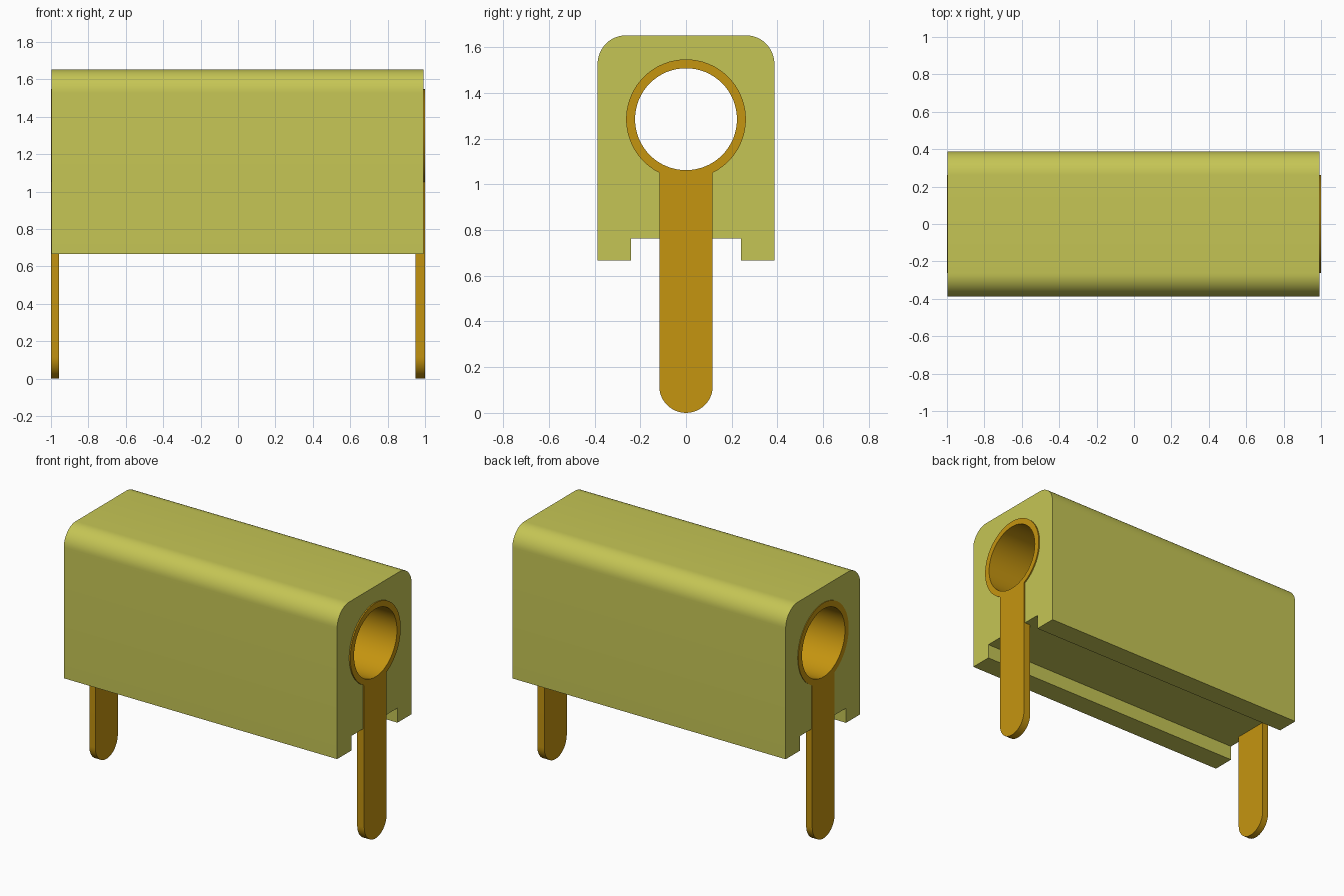
import bpy, math

cube = bpy.data.objects.get("Cube")
if cube:
    bpy.data.objects.remove(cube, do_unlink=True)


def material(name, rgb):
    m = bpy.data.materials.new(name)
    m.use_nodes = True
    m.diffuse_color = (*rgb, 1)
    bsdf = next(n for n in m.node_tree.nodes if n.type == 'BSDF_PRINCIPLED')
    bsdf.inputs["Base Color"].default_value = (*rgb, 1)
    return m


yellow = material("yellow plastic", (0.56, 0.56, 0.09))
gold = material("gold metal", (0.56, 0.30, 0.005))


def arc(cy, cz, r, a0, a1, n):
    """Points on an arc in the y-z plane, angles in degrees."""
    return [(cy + r * math.cos(math.radians(a0 + (a1 - a0) * i / n)),
             cz + r * math.sin(math.radians(a0 + (a1 - a0) * i / n))) for i in range(n + 1)]


def circle(r):
    return arc(0, BORE_Z, r, 0, 360, 64)[:-1]


def extrude(name, loops, x0, x1, mat):
    """Fill closed y-z loops (inner ones become holes) and extrude from x0 to x1."""
    cu = bpy.data.curves.new(name, 'CURVE')
    cu.dimensions = '2D'
    cu.fill_mode = 'BOTH'
    cu.extrude = (x1 - x0) / 2
    for pts in loops:
        s = cu.splines.new('POLY')
        s.points.add(len(pts) - 1)
        for p, (y, z) in zip(s.points, pts):
            p.co = (y, z, 0, 1)
        s.use_cyclic_u = True
    ob = bpy.data.objects.new(name, cu)
    bpy.context.collection.objects.link(ob)
    ob.location.x = (x0 + x1) / 2
    ob.rotation_euler = (math.pi / 2, 0, math.pi / 2)
    bpy.ops.object.select_all(action='DESELECT')
    ob.select_set(True)
    bpy.context.view_layer.objects.active = ob
    bpy.ops.object.convert(target='MESH')
    ob = bpy.context.view_layer.objects.active
    # Weld the caps to the walls so that edges and normals are clean
    bpy.ops.object.mode_set(mode='EDIT')
    bpy.ops.mesh.select_all(action='SELECT')
    bpy.ops.mesh.remove_doubles(threshold=0.0001)
    bpy.ops.mesh.normals_make_consistent(inside=False)
    bpy.ops.object.mode_set(mode='OBJECT')
    ob.data.materials.clear()
    ob.data.materials.append(mat)
    bpy.ops.object.shade_smooth_by_angle(angle=math.radians(30))
    return ob


BORE_Z, BORE_R, RING_R = 1.285, 0.223, 0.262
HALF_W, TOP, BOTTOM, ROUND = 0.387, 1.652, 0.667, 0.125
SLOT_W, SLOT_Z, PIN_W = 0.24, 0.763, 0.117

# Housing: rounded top, channel along the underside, round bore
outline = [(-SLOT_W, SLOT_Z), (-SLOT_W, BOTTOM), (-HALF_W, BOTTOM)]
outline += arc(-HALF_W + ROUND, TOP - ROUND, ROUND, 180, 90, 12)
outline += arc(HALF_W - ROUND, TOP - ROUND, ROUND, 90, 0, 12)
outline += [(HALF_W, BOTTOM), (SLOT_W, BOTTOM), (SLOT_W, SLOT_Z)]
extrude("housing", [outline, circle(0.25)], -0.996, 0.992, yellow)

# Sleeve lining the bore between the two terminals
extrude("bore_sleeve", [circle(RING_R - 0.005), circle(BORE_R)], -0.956, 0.949, gold)

# Terminals: ring with a round-ended pin below, one at each end
join = math.degrees(math.asin(PIN_W / RING_R))
keyhole = arc(0, BORE_Z, RING_R, -90 + join, 270 - join, 56)
keyhole += arc(0, PIN_W, PIN_W, 180, 360, 24)
for name, x0, x1 in (("right_terminal", -1.0, -0.956), ("left_terminal", 0.949, 1.0)):
    extrude(name, [keyhole, circle(BORE_R)], x0, x1, gold)
